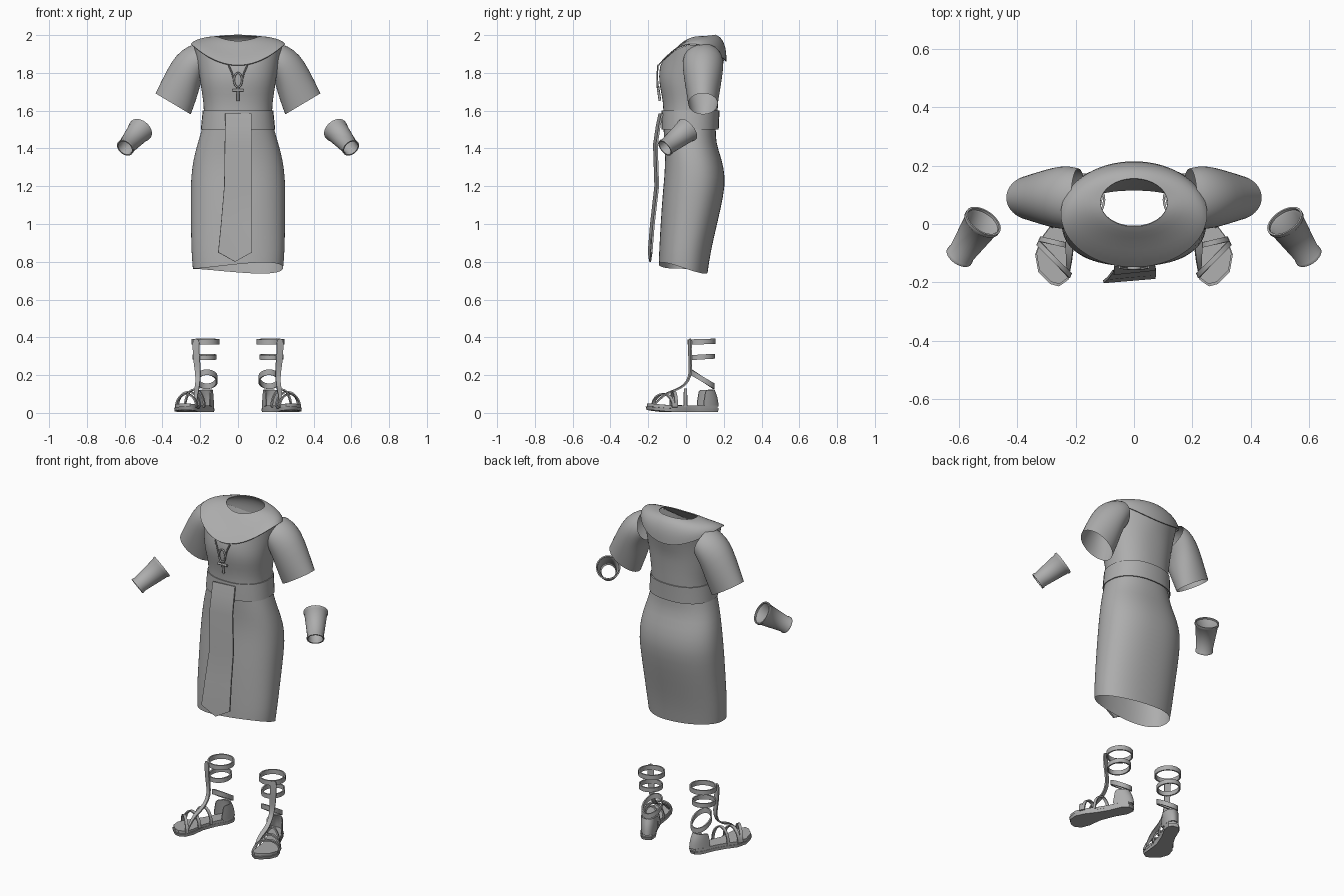
import bpy
from math import sin, cos, pi, radians, copysign
from mathutils import Vector

if "Cube" in bpy.data.objects:
    bpy.data.objects.remove(bpy.data.objects["Cube"])

GREY = (0.42, 0.42, 0.42, 1)
mat = bpy.data.materials.new("plain grey")
mat.use_nodes = True
mat.diffuse_color = GREY
mat.node_tree.nodes["Principled BSDF"].inputs["Base Color"].default_value = GREY
N = 32


def finish(ob, angle=50):
    """Bake modifiers, then smooth shade with sharp edges kept."""
    bpy.ops.object.select_all(action='DESELECT')
    ob.select_set(True)
    bpy.context.view_layer.objects.active = ob
    bpy.ops.object.convert(target='MESH')
    bpy.ops.object.shade_smooth_by_angle(angle=radians(angle))


def add_object(name, data, solid=0, sub=0, mirror=False):
    ob = bpy.data.objects.new(name, data)
    bpy.context.collection.objects.link(ob)
    data.materials.append(mat)
    if sub:
        ob.modifiers.new("smooth", 'SUBSURF').levels = sub
    if solid:
        m = ob.modifiers.new("thickness", 'SOLIDIFY')
        m.thickness, m.offset = solid, 0
    if mirror:
        ob.modifiers.new("pair", 'MIRROR').use_mirror_merge = False
    finish(ob)
    return ob


def loft(name, rings, closed=True, caps=False, **opts):
    """Skin a list of equally long point rows."""
    n = len(rings[0])
    verts = [p for r in rings for p in r]
    faces = [(i * n + j, i * n + (j + 1) % n, (i + 1) * n + (j + 1) % n, (i + 1) * n + j)
             for i in range(len(rings) - 1) for j in range(n if closed else n - 1)]
    if caps:
        faces += [tuple(reversed(range(n))), tuple(range(len(verts) - n, len(verts)))]
    me = bpy.data.meshes.new(name)
    me.from_pydata(verts, [], faces)
    return add_object(name, me, **opts)


def ribbon(name, pts, widths, side, **opts):
    """Flat strap along a path, spread along the side direction."""
    side = Vector(side).normalized()
    rows = [[Vector(p) + side * w * k for p, w in zip(pts, widths)] for k in (-.5, .5)]
    return loft(name, rows, closed=False, solid=.008, **opts)


def cord(name, pts, radius, cyclic=False):
    cu = bpy.data.curves.new(name, 'CURVE')
    cu.dimensions = '3D'
    cu.bevel_depth, cu.bevel_resolution, cu.use_fill_caps = radius, 2, True
    sp = cu.splines.new('POLY')
    sp.points.add(len(pts) - 1)
    for q, p in zip(sp.points, pts):
        q.co = (*p, 1)
    sp.use_cyclic_u = cyclic
    return add_object(name, cu)


def oval(z, hx, front, back, power=.88):
    """Body cross-section; angle 0 is the back."""
    pw = lambda v: copysign(abs(v) ** power, v)
    mid, half = (front + back) / 2, (back - front) / 2
    return [Vector((-hx * pw(sin(2 * pi * i / N)), mid + half * pw(cos(2 * pi * i / N)), z))
            for i in range(N)]


def collar_ring(hx, front, back, side_z, drop_front, drop_back):
    ring = oval(side_z, hx, front, back, 1)
    for i, p in enumerate(ring):
        c = cos(2 * pi * i / N)
        p.z -= c * c * (drop_back if c > 0 else drop_front)
    return ring


# Skirt with a skewed hem
skirt = [oval(*r) for r in [
    (.763, .24, -.145, .115), (.85, .248, -.143, .13), (1.0, .25, -.135, .165),
    (1.15, .252, -.125, .20), (1.25, .25, -.115, .21), (1.35, .236, -.11, .188),
    (1.43, .213, -.115, .158), (1.51, .19, -.12, .158)]]
for p in skirt[0]:
    p.z -= p.y / .13 * (.022 + .09 * p.x)
loft("skirt", skirt, sub=1)

# Bodice, ending just under the collar edge
bodice = [oval(*r) for r in [
    (1.51, .188, -.12, .16), (1.58, .18, -.12, .168), (1.65, .184, -.122, .17),
    (1.72, .196, -.138, .175), (1.78, .204, -.145, .18)]]
bodice.append(collar_ring(.222, -.139, .196, 1.87, .035, .03))
bodice.append(collar_ring(.236, -.13, .203, 1.95, .10, .08))
loft("bodice", bodice, sub=1)

# Wide round collar
loft("collar", [
    collar_ring(.25, -.147, .213, 1.953, .115, .093),
    collar_ring(.236, -.115, .212, 1.968, .095, .06),
    collar_ring(.195, -.065, .202, 1.982, .068, .027),
    collar_ring(.15, -.025, .18, 1.99, .035, .0),
    collar_ring(.115, -.008, .155, 1.992, .025, -.008)], sub=1, solid=.005)

# Short flared sleeves: outer edge, inner edge, half depth
sleeve = []
for ox, oz, ix, iz, depth in [(.215, 1.955, .165, 1.80, .10), (.26, 1.945, .19, 1.765, .11),
                              (.325, 1.90, .205, 1.715, .105), (.375, 1.82, .22, 1.66, .095),
                              (.437, 1.692, .25, 1.58, .078)]:
    mid, arm = Vector(((ox + ix) / 2, .09, (oz + iz) / 2)), Vector(((ox - ix) / 2, 0, (oz - iz) / 2))
    sleeve.append([mid + arm * cos(2 * pi * i / N) + Vector((0, depth * sin(2 * pi * i / N), 0))
                   for i in range(N)])
loft("sleeves", sleeve, sub=1, mirror=True)

# Waist sash
loft("waist_sash", [oval(1.5, .194, -.127, .17), oval(1.55, .189, -.127, .172),
                    oval(1.6, .184, -.126, .175)], solid=.006)

# Hanging front panel with a pointed end
panel = []
for z, left, right, y in [(1.585, -.068, .07, -.133), (1.52, -.068, .072, -.147),
                          (1.42, -.07, .073, -.162), (1.2, -.073, .074, -.155),
                          (1.0, -.09, .074, -.178), (.85, -.105, .074, -.19)]:
    row = []
    for k in range(5):
        t = k / 4
        tip = .05 * (1 - abs(2 * t - 1)) if z < .9 else 0
        row.append((left + (right - left) * t, y + (t - .5) * .015, z - tip))
    panel.append(row)
loft("front_panel", panel, closed=False, solid=.01)

# Looped cross pendant on two cords
for s, side in ((1, "left"), (-1, "right")):
    cord(side + "_pendant_cord", [(s * .05, -.148, 1.842), (s * .032, -.152, 1.80), (s * .012, -.15, 1.725)], .004)
cord("pendant_loop", [(.021 * sin(2 * pi * i / 16), -.152, 1.762 + .038 * cos(2 * pi * i / 16))
                      for i in range(16)], .005, True)
cord("pendant_arms", [(-.03, -.147, 1.708), (.03, -.147, 1.708)], .007)
cord("pendant_stem", [(0, -.149, 1.73), (0, -.138, 1.652)], .007)

# Wrist cuffs, tapered and open
top, low = Vector((.515, .01, 1.5)), Vector((.598, -.112, 1.402))
turn = (low - top).to_track_quat('Z', 'Y')
cuff = [[top.lerp(low, t) + turn @ Vector((r * cos(2 * pi * i / N), r * sin(2 * pi * i / N), 0))
         for i in range(N)]
        for t, r in ((0, .064), (.06, .064), (.08, .06), (.92, .042), (.94, .045), (1, .045))]
loft("wrist_cuffs", cuff, solid=.007, mirror=True)


# Sandals: u runs heel to toe, v runs outward
def foot(u, v, z):
    return Vector((.145 + .42 * u + .907 * v, .17 - .907 * u + .42 * v, z))


OUTLINE = [(0, 0), (.01, .03), (.05, .045), (.13, .042), (.2, .05), (.27, .065), (.33, .06),
           (.38, .025), (.4, -.03), (.395, -.06), (.36, -.08), (.3, -.065), (.22, -.04),
           (.13, -.035), (.05, -.042), (.01, -.028)]


def sole_ring(z, scale):
    return [foot(.2 + (u - .2) * scale, v * scale, z + max(0, u - .3) * .12) for u, v in OUTLINE]


loft("outsoles", [sole_ring(.004, .97), sole_ring(.022, 1)], caps=True, mirror=True)
loft("insoles", [sole_ring(.022, .96), sole_ring(.038, .96)], caps=True, mirror=True)

# Heel cups
cup = []
for z, lean in ((.035, 0), (.08, .004), (.122, .02)):
    cup.append([foot(.05 + lean - .05 * cos(a) * (1 - lean * 6) + (.045 - .35 * (z - .035)) * (1 - cos(a)),
                     .042 * sin(a), z) for a in [radians(d) for d in range(-100, 101, 20)]])
loft("heel_cups", cup, closed=False, solid=.006, sub=1, mirror=True)

# Ankle bands: centre, radii, height, backward slope
for name, cx, cy, z, rx, ry, h, slope in [("upper", .172, .083, .377, .07, .07, .028, .03),
                                          ("middle", .178, .083, .296, .06, .066, .026, .06),
                                          ("lower", .165, .088, .178, .053, .06, .03, -.62)]:
    rows = [[(cx + rx * cos(2 * pi * i / N), cy + ry * sin(2 * pi * i / N),
              z + k * h / 2 + slope * ry * sin(2 * pi * i / N)) for i in range(N)] for k in (-1, 1)]
    loft(name + "_ankle_bands", rows, solid=.008, mirror=True)

# Shin straps running down to the toes
ribbon("shin_straps", [(.222, .022, .395), (.222, .02, .34), (.219, .022, .28), (.212, .026, .22),
                       (.212, .012, .165), (.217, -.03, .13), (.222, -.075, .115),
                       (.222, -.12, .095), (.225, -.165, .045)],
       [.045, .034, .036, .03, .024, .024, .03, .018, .014], (1, .35, 0), sub=1, mirror=True)

# Straps arching over the foot
for name, inner, outer, peak, w in [("instep", (.17, -.042), (.215, .05), .125, .016),
                                    ("ball", (.25, -.052), (.275, .066), .112, .018),
                                    ("toe", (.345, -.078), (.29, .066), .10, .018)]:
    a, b = Vector(inner), Vector(outer)
    pts = []
    for i in range(13):
        ang = pi * i / 12
        m = a.lerp(b, (1 - cos(ang)) / 2)
        pts.append(foot(m.x, m.y, .03 + (peak - .03) * sin(ang)))
    ribbon(name + "_straps", pts, [w] * 13, (.42, -.907, 0), mirror=True)
